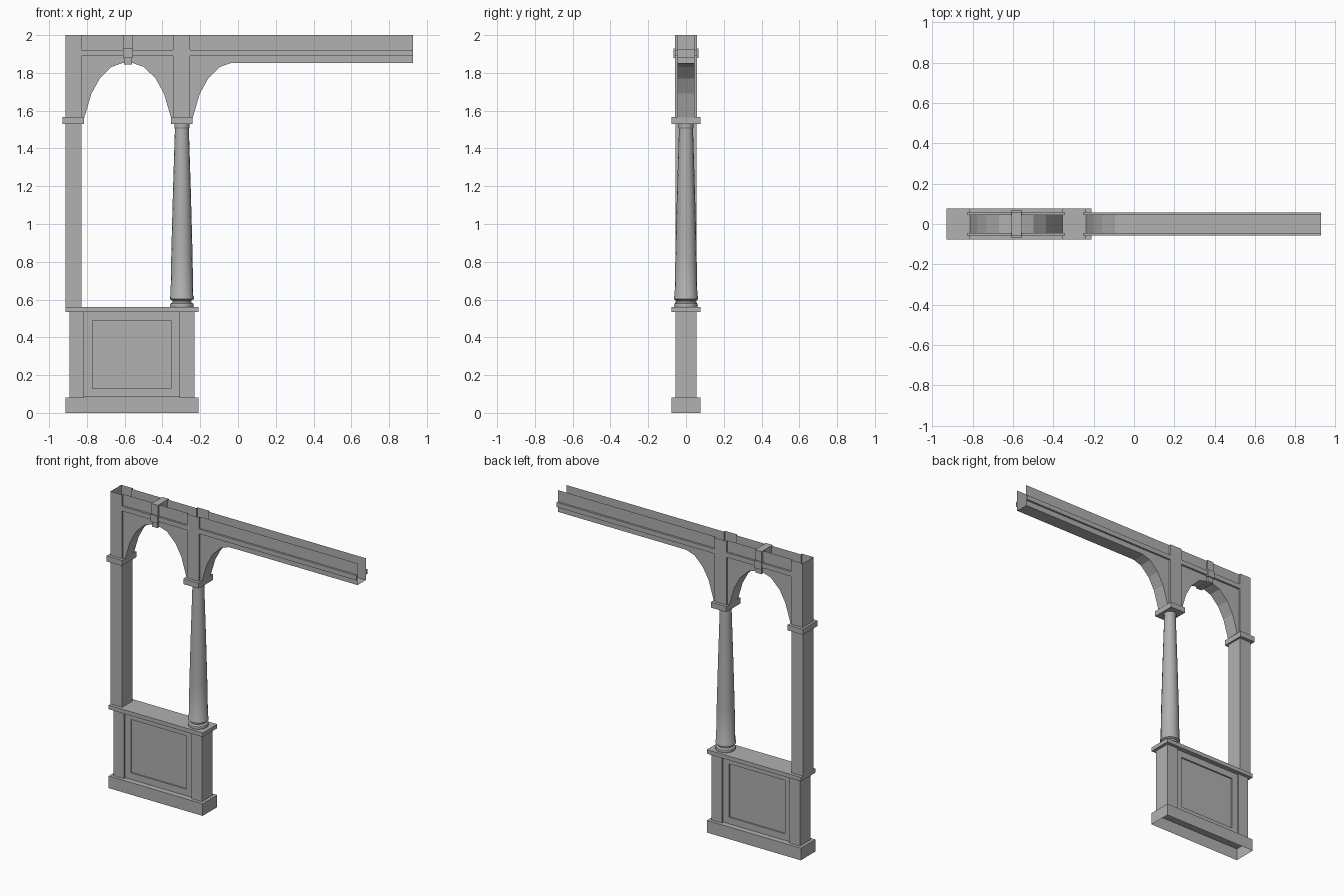
import bpy, bmesh, math

if "Cube" in bpy.data.objects:
    bpy.data.objects.remove(bpy.data.objects["Cube"])

YW = 0.045    # half thickness of the hollow beam
YB = 0.058    # half thickness of blocks and moulding

stone = bpy.data.materials.new("dark_grey")
stone.diffuse_color = (.44, .44, .44, 1)
stone.use_nodes = True
stone.node_tree.nodes["Principled BSDF"].inputs["Base Color"].default_value = stone.diffuse_color


def finish(bm, name, recalc=True):
    bmesh.ops.remove_doubles(bm, verts=bm.verts[:], dist=1e-5)
    if recalc:
        bmesh.ops.recalc_face_normals(bm, faces=bm.faces[:])
    me = bpy.data.meshes.new(name)
    bm.to_mesh(me)
    bm.free()
    me.materials.append(stone)
    ob = bpy.data.objects.new(name, me)
    bpy.context.collection.objects.link(ob)
    return ob


def face(bm, pts):
    return bm.faces.new([bm.verts.new(p) for p in pts])


def box(name, x0, x1, y, z0, z1, skip="", inset=0, depth=0):
    """Box symmetric in y; skip can hold 't' or 'b' to leave top/bottom open."""
    bm = bmesh.new()
    bmesh.ops.create_cube(bm, size=1)
    for v in bm.verts:
        v.co = ((x0 + x1) / 2 + v.co.x * (x1 - x0), v.co.y * 2 * y,
                (z0 + z1) / 2 + v.co.z * (z1 - z0))
    bm.normal_update()
    gone = [f for f in bm.faces if (f.normal.z > .5 and "t" in skip) or (f.normal.z < -.5 and "b" in skip)]
    bmesh.ops.delete(bm, geom=gone, context='FACES')
    if inset:
        for f in [f for f in bm.faces if abs(f.normal.y) > .5]:
            n = f.normal.copy()
            bmesh.ops.inset_individual(bm, faces=[f], thickness=inset, use_even_offset=True)
            r = bmesh.ops.extrude_discrete_faces(bm, faces=[f])
            for v in r["faces"][0].verts:
                v.co -= n * depth
    return finish(bm, name)


def relief(name, x0, x1, z0, z1, y, left_wall=False):
    """Raised strip on both beam faces, with returns back to the wall."""
    bm = bmesh.new()
    for s in (-1, 1):
        a, b = s * y, s * YW
        quads = [
            [(x0, a, z0), (x1, a, z0), (x1, a, z1), (x0, a, z1)],
            [(x1, a, z0), (x1, b, z0), (x1, b, z1), (x1, a, z1)],
            [(x0, b, z0), (x0, a, z0), (x0, a, z1), (x0, b, z1)],
        ]
        if z1 < 1.99:
            quads += [[(x0, a, z1), (x1, a, z1), (x1, b, z1), (x0, b, z1)],
                      [(x0, b, z0), (x1, b, z0), (x1, a, z0), (x0, a, z0)]]
        for q in quads:
            face(bm, q if s < 0 else q[::-1])
    if left_wall:
        face(bm, [(x0, YW, z0), (x0, -YW, z0), (x0, -YW, z1), (x0, YW, z1)])
    finish(bm, name, False)


def arched_beam(name, path, xl, xr):
    """Hollow beam, open on top: curved soffit plus a front and a back wall."""
    bm = bmesh.new()
    pts = [(xl, path[0][1])] + path + ([(xr, path[-1][1])] if xr > path[-1][0] else [])
    for (xa, za), (xb, zb) in zip(pts, pts[1:]):
        face(bm, [(xa, YW, za), (xb, YW, zb), (xb, -YW, zb), (xa, -YW, za)])
        front = [(xa, -YW, za), (xb, -YW, zb), (xb, -YW, 2), (xa, -YW, 2)]
        face(bm, front)
        face(bm, [(x, -y, z) for x, y, z in reversed(front)])
    finish(bm, name, False)


# Pedestal: plinth, pilasters, recessed panel and ledge
box("plinth", -.914, -.21, .078, 0, .082, "b")
box("pedestal_left_pilaster", -.893, -.815, .056, .08, .536)
box("pedestal_right_pilaster", -.31, -.23, .056, .08, .536)
box("pedestal_panel", -.815, -.31, .045, .085, .534, inset=.044, depth=.01)
box("pedestal_ledge", -.914, -.21, .078, .534, .561)

# Wall post and capitals
box("wall_post", -.914, -.828, .056, .56, 1.531)
box("wall_post_capital", -.93, -.815, .078, 1.53, 1.567)
box("column_capital", -.355, -.24, .078, 1.53, 1.567)

# Turned column
profile = [(.061, .56), (.063, .568), (.061, .578), (.049, .586), (.051, .596),
           (.064, .602), (.064, .614), (.060, .622), (.056, .85), (.048, 1.15),
           (.037, 1.505), (.040, 1.51), (.040, 1.531)]
bm = bmesh.new()
N = 16
rings = [[bm.verts.new((-.297 + r * math.cos(math.tau * i / N), r * math.sin(math.tau * i / N), z))
          for i in range(N)] for r, z in profile]
for a, b in zip(rings, rings[1:]):
    for i in range(N):
        bm.faces.new((a[i], a[(i + 1) % N], b[(i + 1) % N], b[i]))
col = finish(bm, "column")
bpy.context.view_layer.objects.active = col
col.select_set(True)
bpy.ops.object.shade_smooth_by_angle(angle=math.radians(30))

# Arched bay between post and column, then half arch running into the long beam
arc = [(-.229, 1.565), (-.192, 1.69), (-.148, 1.77), (-.085, 1.832), (-.03, 1.851), (-.005, 1.853)]
full = arc + [(-x, z) for x, z in reversed(arc)]
arched_beam("arched_bay", [(-.584 + x, z) for x, z in full], -.828, -.343)
arched_beam("long_beam", [(-.01 + x, z) for x, z in arc], -.253, .927)

# Blocks above the supports
relief("upper_post", -.914, -.828, 1.565, 2, YB, left_wall=True)
relief("upper_column_block", -.343, -.253, 1.565, 2, YB)

# Horizontal moulding
for name, a, b in (("bay_moulding_left", -.828, -.608), ("bay_moulding_right", -.558, -.343),
                   ("long_moulding", -.253, .927)):
    relief(name, a, b, 1.89, 1.922, YB)

# Keystone in three steps
box("keystone_top", -.607, -.559, YB, 1.92, 2)
relief("keystone_band", -.61, -.556, 1.88, 1.93, .066)
box("keystone_foot", -.604, -.562, YB, 1.845, 1.882)
